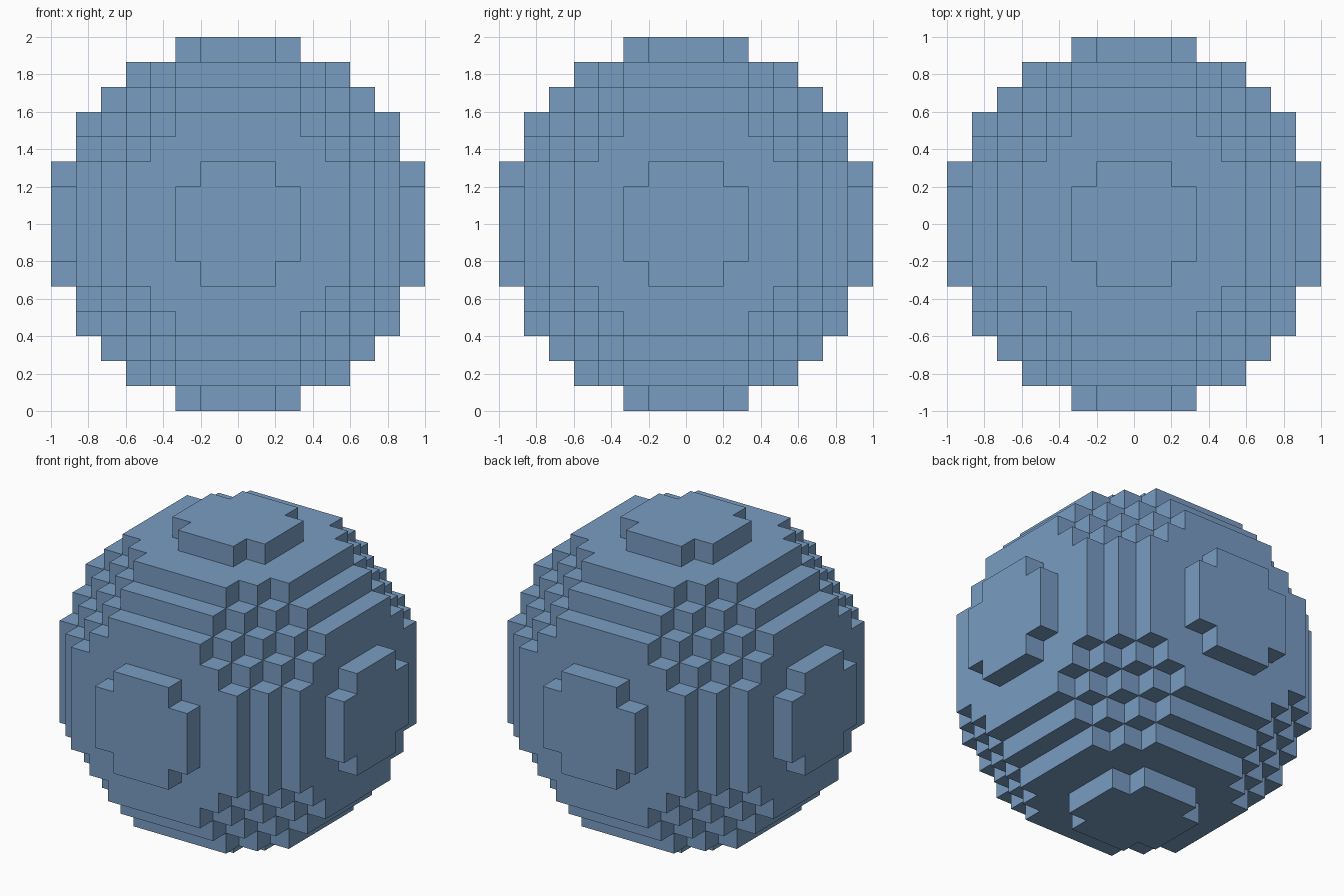
import bpy, bmesh, math
from mathutils import Vector

cube = bpy.data.objects.get("Cube")
if cube:
    bpy.data.objects.remove(cube, do_unlink=True)

N = 7                       # blocks from the centre to the outermost layer
CELL = 2 / (2 * N + 1)      # block size
RADIUS = N + 0.5            # ball radius in blocks


def filled(p):
    return p.length_squared <= RADIUS ** 2


# Single flat colour
blue = bpy.data.materials.new("soft blue")
blue.use_nodes = True
colour = (0.19, 0.335, 0.545, 1)
blue.diffuse_color = colour
blue.node_tree.nodes["Principled BSDF"].inputs["Base Color"].default_value = colour

# Outer faces of every block in the ball, sharing corners
bm = bmesh.new()
corners = {}


def corner(p):
    key = tuple(round(2 * c) for c in p)
    if key not in corners:
        corners[key] = bm.verts.new(p * CELL + Vector((0, 0, 1)))
    return corners[key]


axes = [Vector((1, 0, 0)), Vector((0, 1, 0)), Vector((0, 0, 1))]
span = range(-N, N + 1)
for block in (Vector((x, y, z)) for x in span for y in span for z in span):
    if not filled(block):
        continue
    for a in range(3):
        for side in (1, -1):
            n = axes[a] * side
            if filled(block + n):
                continue
            u, v = axes[(a + 1) % 3] / 2, axes[(a + 2) % 3] * side / 2
            c = block + n / 2
            bm.faces.new([corner(c + q) for q in (-u - v, u - v, u + v, -u + v)])

# Merge the flat steps into clean large faces
bmesh.ops.dissolve_limit(bm, angle_limit=math.radians(1),
                         verts=bm.verts, edges=bm.edges)

mesh = bpy.data.meshes.new("stepped_ball")
bm.to_mesh(mesh)
bm.free()
mesh.materials.append(blue)
ball = bpy.data.objects.new("stepped_ball", mesh)
bpy.context.collection.objects.link(ball)
